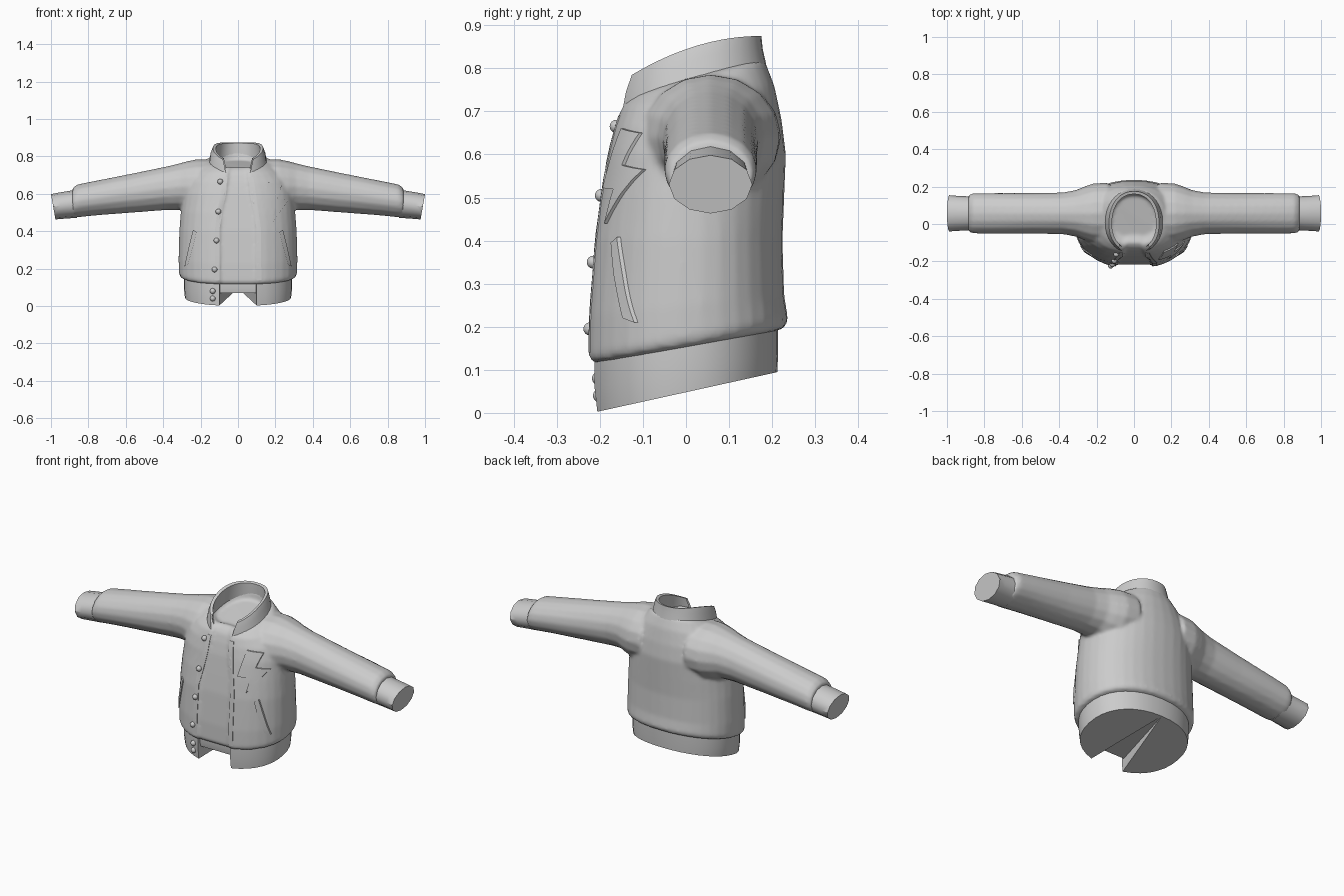
import bpy, bmesh, math
from mathutils import Vector
from mathutils.bvhtree import BVHTree

if "Cube" in bpy.data.objects:
    bpy.data.objects.remove(bpy.data.objects["Cube"])

cloth = bpy.data.materials.new("grey_cloth")
cloth.use_nodes = True
GREY = (0.6, 0.6, 0.6, 1)
cloth.diffuse_color = GREY
cloth.node_tree.nodes["Principled BSDF"].inputs["Base Color"].default_value = GREY


def finish(bm, name, angle=40):
    bmesh.ops.recalc_face_normals(bm, faces=bm.faces)
    mesh = bpy.data.meshes.new(name)
    bm.to_mesh(mesh)
    bm.free()
    mesh.materials.append(cloth)
    obj = bpy.data.objects.new(name, mesh)
    bpy.context.collection.objects.link(obj)
    bpy.ops.object.select_all(action='DESELECT')
    obj.select_set(True)
    bpy.context.view_layer.objects.active = obj
    bpy.ops.object.shade_smooth_by_angle(angle=math.radians(angle))
    return obj


def arc(hx, yf, yb, gap, count=32, n=2.2):
    """Rounded outline running from the front left, round the back, to the front right."""
    start = math.acos((gap / hx) ** (n / 2))
    pts = []
    for i in range(count + 1):
        t = -start + (math.pi + 2 * start) * i / count
        c, s = math.cos(t), math.sin(t)
        x = math.copysign(abs(c) ** (2 / n), c) * hx
        y = abs(s) ** (2 / n) * (yb if s > 0 else yf)
        pts.append((x, y))
    return pts


def body_ring(z, tilt, hx, yf, yb, gap, lift=None):
    """Closed outline whose front strip is set back behind the two edges."""
    ring = [Vector((x, y, z + tilt * y)) for x, y in arc(hx, yf, yb, gap)]
    edge = ring[0]
    for f in (-0.97, 0, 0.97):
        zz = edge.z if lift is None else lift
        ring.append(Vector((gap * f, edge.y + 0.012, zz)))
    return ring


def sleeve_ring(side, x, ry, top, bottom, slant=0.0, count=16):
    ring = []
    for i in range(count):
        a = 2 * math.pi * i / count
        ring.append(Vector((side * (x + slant * math.sin(a)), 0.057 + ry * math.cos(a),
                            (top + bottom) / 2 + (top - bottom) / 2 * math.sin(a))))
    return ring


def loft(bm, rings, closed=True, cap=True):
    rows = [[bm.verts.new(p) for p in r] for r in rings]
    n = len(rows[0])
    for a, b in zip(rows, rows[1:]):
        for i in range(n if closed else n - 1):
            j = (i + 1) % n
            bm.faces.new((a[i], a[j], b[j], b[i]))
    if cap:
        bm.faces.new(rows[0])
        bm.faces.new(rows[-1])
    return rows


# Torso and sleeves, fused into one soft shell
bm = bmesh.new()
loft(bm, [body_ring(*r) for r in (
    (0.150, 0.18, 0.275, -0.200, 0.200, 0.10),
    (0.157, 0.18, 0.308, -0.232, 0.230, 0.10),
    (0.175, 0.18, 0.316, -0.238, 0.237, 0.10),
    (0.25, 0.10, 0.318, -0.236, 0.228, 0.10),
    (0.40, 0.0, 0.314, -0.222, 0.224, 0.10),
    (0.50, 0.0, 0.306, -0.206, 0.228, 0.095),
    (0.60, 0.0, 0.295, -0.186, 0.232, 0.07),
    (0.67, 0.05, 0.272, -0.170, 0.222, 0.06),
    (0.73, 0.15, 0.225, -0.155, 0.205, 0.055),
    (0.768, 0.28, 0.175, -0.138, 0.182, 0.05),
    (0.778, 0.30, 0.142, -0.115, 0.162, 0.045),
    (0.745, 0.22, 0.118, -0.075, 0.155, 0.04))])
for side in (1, -1):
    loft(bm, [sleeve_ring(side, *r) for r in (
        (0.14, 0.165, 0.785, 0.50), (0.22, 0.16, 0.785, 0.49),
        (0.27, 0.142, 0.775, 0.50), (0.31, 0.125, 0.764, 0.513),
        (0.38, 0.112, 0.747, 0.513), (0.55, 0.109, 0.712, 0.50),
        (0.75, 0.109, 0.672, 0.485), (0.86, 0.108, 0.650, 0.474),
        (0.885, 0.098, 0.630, 0.474))])
torso = finish(bm, "torso_and_sleeves")
remesh = torso.modifiers.new("fuse", 'REMESH')
remesh.mode = 'VOXEL'
remesh.voxel_size = 0.009
remesh.use_smooth_shade = True
soften = torso.modifiers.new("soften", 'SMOOTH')
soften.factor = 0.5
soften.iterations = 5

# Hem band with a notch at the front and a closed underside
bm = bmesh.new()
rows = loft(bm, [body_ring(*r) for r in (
    (0.048, 0.22, 0.284, -0.216, 0.212, 0.10, 0.07),
    (0.10, 0.20, 0.290, -0.222, 0.214, 0.10, 0.10),
    (0.165, 0.18, 0.290, -0.222, 0.214, 0.10))], cap=False)
rim = rows[0]
back = 16
for i in range(len(rim)):
    j = (i + 1) % len(rim)
    if back not in (i, j):
        bm.faces.new((rim[back], rim[j], rim[i]))
bm.faces.new(rows[-1])
hem = finish(bm, "hem_band")

# Cuffs
for side, label in ((1, "left"), (-1, "right")):
    bm = bmesh.new()
    loft(bm, [sleeve_ring(side, *r, count=12) for r in (
        (0.86, 0.091, 0.622, 0.472, 0.0),
        (0.89, 0.091, 0.617, 0.470, 0.004),
        (0.95, 0.094, 0.606, 0.466, 0.010),
        (0.988, 0.097, 0.598, 0.463, 0.012))])
    finish(bm, label + "_cuff")

# Standing collar, open at the front, lower towards the tips
def collar_ring(hx, yf, yb, gap, drop):
    return [Vector((x, y, 0.875 - (0.175 - y) ** 2 - drop)) for x, y in arc(hx, yf, yb, gap)]

bm = bmesh.new()
loft(bm, [collar_ring(*r) for r in (
    (0.165, -0.160, 0.192, 0.058, 0.100),
    (0.152, -0.158, 0.186, 0.064, 0.065),
    (0.146, -0.155, 0.178, 0.072, 0.030),
    (0.134, -0.150, 0.175, 0.080, 0.000),
    (0.118, -0.136, 0.160, 0.076, 0.004),
    (0.122, -0.138, 0.160, 0.066, 0.040),
    (0.128, -0.140, 0.162, 0.058, 0.110))], closed=False, cap=False)
finish(bm, "collar", 50)

# Surface lookup for the parts that lie on the front
bpy.context.view_layer.update()
graph = bpy.context.evaluated_depsgraph_get()
trees = [BVHTree.FromObject(o, graph) for o in (torso, hem)]


def front_y(x, z):
    hits = [t.ray_cast(Vector((x, -1, z)), Vector((0, 1, 0)))[0] for t in trees]
    return min((h.y for h in hits if h), default=-0.1)


def patch(name, outline, raised, step=0.02):
    """Thin plate with the given x-z outline, draped on the front."""
    bm = bmesh.new()
    bm.faces.new([bm.verts.new((x, 0, z)) for x, z in outline])
    for axis, normal in ((0, (1, 0, 0)), (2, (0, 0, 1))):
        lo = min(v.co[axis] for v in bm.verts)
        hi = max(v.co[axis] for v in bm.verts)
        for i in range(1, int((hi - lo) / step) + 1):
            co = Vector(normal) * (lo + step * i)
            bmesh.ops.bisect_plane(bm, geom=bm.verts[:] + bm.edges[:] + bm.faces[:],
                                   plane_co=co, plane_no=normal)
    for v in bm.verts:
        v.co.y = front_y(v.co.x, v.co.z) - raised
    ext = bmesh.ops.extrude_face_region(bm, geom=bm.faces[:], use_keep_orig=True)
    for v in ext["geom"]:
        if isinstance(v, bmesh.types.BMVert):
            v.co.y += raised + 0.003
    return finish(bm, name, 35)


# Chest patch on the left
patch("zigzag_patch", [(0.16, 0.66), (0.235, 0.65), (0.213, 0.575), (0.27, 0.565),
                       (0.18, 0.44), (0.197, 0.52), (0.13, 0.522)], 0.008)

# Pocket welts and front edges on both sides
for side, label in ((1, "left"), (-1, "right")):
    patch(label + "_pocket", [(side * x, z) for x, z in (
        (0.222, 0.395), (0.24, 0.408), (0.262, 0.32), (0.287, 0.21), (0.268, 0.22), (0.24, 0.32))], 0.009)
    patch(label + "_front_edge", [(side * x, z) for x, z in (
        (0.098, 0.14), (0.125, 0.14), (0.122, 0.42), (0.082, 0.69),
        (0.058, 0.69), (0.064, 0.60), (0.098, 0.42))], 0.003, 0.04)

# Snap buttons on the right front
for i, (x, z) in enumerate(((-0.095, 0.665), (-0.105, 0.505), (-0.115, 0.35),
                            (-0.125, 0.195), (-0.135, 0.08), (-0.135, 0.04))):
    bm = bmesh.new()
    bmesh.ops.create_uvsphere(bm, u_segments=12, v_segments=8, radius=0.015)
    for v in bm.verts:
        v.co = Vector((x, front_y(x, z) - 0.002, z)) + v.co * Vector((1, 1, 1)).x
    finish(bm, "button_%d" % (i + 1), 60)
